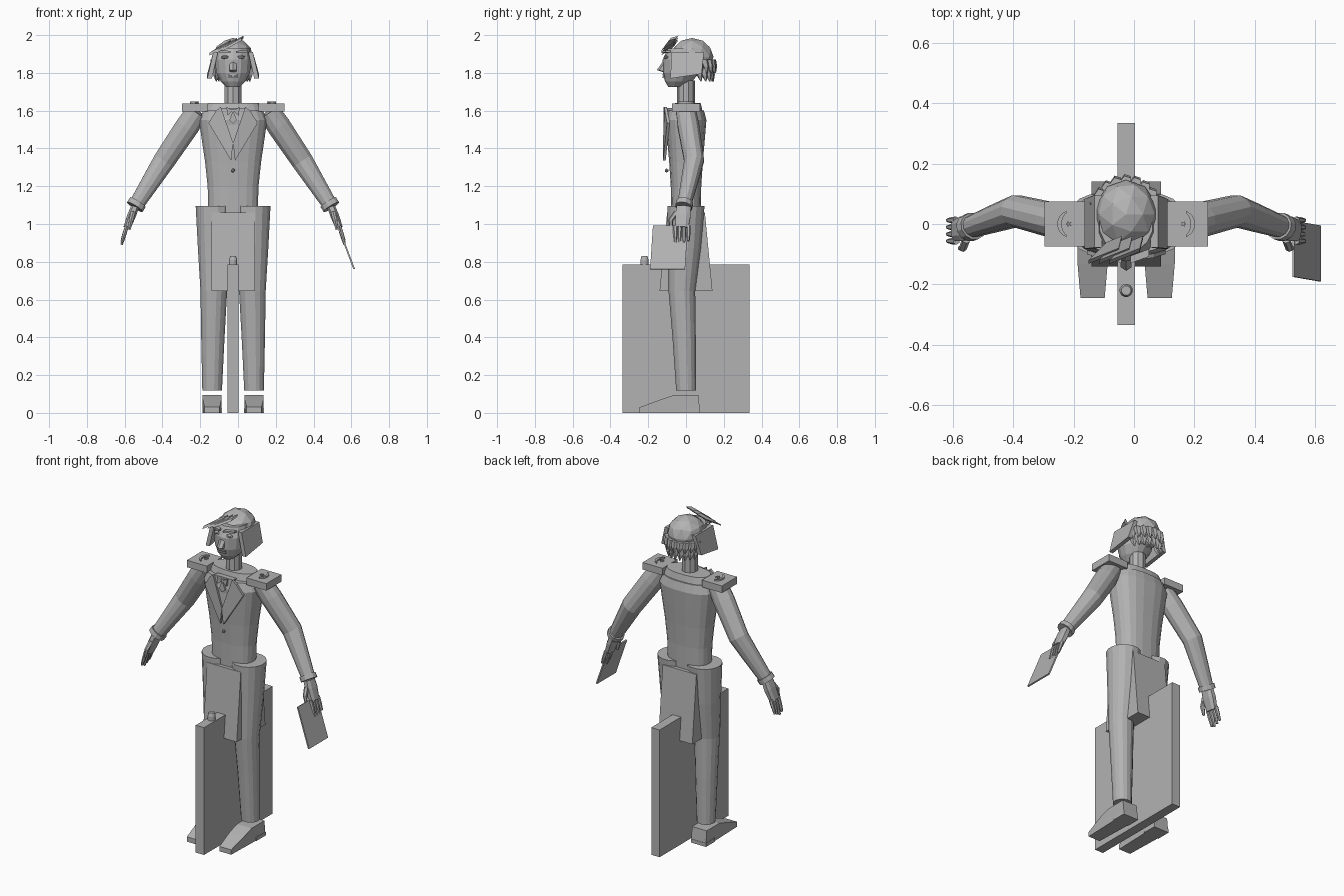
import bpy, bmesh, math
from mathutils import Vector

if "Cube" in bpy.data.objects:
    bpy.data.objects.remove(bpy.data.objects["Cube"])

grey = bpy.data.materials.new("plain grey")
grey.use_nodes = True
tone = (.45, .45, .45, 1)
grey.diffuse_color = tone
grey.node_tree.nodes["Principled BSDF"].inputs["Base Color"].default_value = tone
FIGURE_CENTRE = -.026


def finish(name, bm):
    """Turn a bmesh into a named grey object on the figure's centre line."""
    bmesh.ops.recalc_face_normals(bm, faces=bm.faces)
    mesh = bpy.data.meshes.new(name)
    bm.to_mesh(mesh)
    bm.free()
    mesh.materials.append(grey)
    part = bpy.data.objects.new(name, mesh)
    part.location.x = FIGURE_CENTRE
    bpy.context.collection.objects.link(part)
    return part


def loft(name, path, widths, depth=1, sides=12, power=1, level=False):
    """Skin a tube along a path; depth is the ratio of the two radii."""
    bm = bmesh.new()
    points = [Vector(p) for p in path]
    last = len(points) - 1
    loops = []
    for i, (centre, width) in enumerate(zip(points, widths)):
        across, along = Vector((1, 0, 0)), Vector((0, 1, 0))
        if not level:
            heading = points[min(i + 1, last)] - points[max(i - 1, 0)]
            heading.normalize()
            across = along.cross(heading).normalized()
            along = heading.cross(across)
        loop = []
        for k in range(sides):
            angle = math.tau * (k + .5) / sides
            c, s = math.cos(angle), math.sin(angle)
            c = math.copysign(abs(c) ** power, c)
            s = math.copysign(abs(s) ** power, s)
            spot = centre + across * c * width + along * s * width * depth
            loop.append(bm.verts.new(spot))
        loops.append(loop)
    for low, high in zip(loops, loops[1:]):
        for k in range(sides):
            bm.faces.new((low[k], low[k - 1], high[k - 1], high[k]))
    bm.faces.new(loops[0])
    bm.faces.new(loops[-1])
    return finish(name, bm)


def prism(name, outline, offset):
    """Extrude a planar outline along an offset."""
    bm = bmesh.new()
    face = bm.faces.new([bm.verts.new(p) for p in outline])
    grown = bmesh.ops.extrude_face_region(bm, geom=[face], use_keep_orig=True)
    moved = [g for g in grown["geom"] if isinstance(g, bmesh.types.BMVert)]
    bmesh.ops.translate(bm, verts=moved, vec=offset)
    return finish(name, bm)


def block(name, centre, size):
    bm = bmesh.new()
    bmesh.ops.create_cube(bm, size=1)
    bmesh.ops.scale(bm, verts=bm.verts, vec=size)
    bmesh.ops.translate(bm, verts=bm.verts, vec=centre)
    return finish(name, bm)


def ball(name, centre, radii, detail):
    bm = bmesh.new()
    bmesh.ops.create_icosphere(bm, subdivisions=detail, radius=1)
    bmesh.ops.scale(bm, verts=bm.verts, vec=radii)
    bmesh.ops.translate(bm, verts=bm.verts, vec=centre)
    return finish(name, bm)


def upright(heights, y=0):
    return [(0, y, z) for z in heights]


# Upright board between the feet, with its knob
board_top = .785
block("board", (0, 0, board_top / 2), (.057, .67, board_top))
loft("board_knob", upright((.78, .81, .83), y=-.22), (.022, .022, .016))

# Jacket body and flared tails
loft("torso", upright((1, 1.2, 1.33, 1.45, 1.55, 1.6)), (.13, .136, .15, .168, .182, .16),
     depth=.6, sides=20, power=.8, level=True)
loft("jacket_yoke", upright((1.59, 1.64), y=.01), (.16, .137), depth=.5, sides=20, power=.8, level=True)
prism("jacket_tails", [(-.115, y, z) for y, z in ((-.1, 1.06), (-.14, .645), (.14, .645), (.1, 1.06))],
      (.23, 0, 0))

# Neck, face and skull
loft("neck", upright((1.6, 1.76)), (.047, .047), sides=10)
loft("face", [(0, -.055, 1.725), (0, -.04, 1.755), (0, -.025, 1.8), (0, -.02, 1.87), (0, 0, 1.93)],
     (.036, .067, .092, .098, .09), depth=1.06, sides=14, level=True)
ball("skull_hair", (0, .032, 1.885), (.106, .114, .1), detail=2)
for mouth_z in (1.79, 1.777):
    block("lip", (0, -.11, mouth_z), (.05, .03, .007))

# Slanted fringe locks
for lock in range(3):
    root = Vector((.045 - .035 * lock, -.08, 1.985 - .012 * lock))
    sweep = Vector((-.1, -.04, -.055))
    lift = Vector((.01, .04, .012))
    prism("fringe_lock", [root + lift, root, root + sweep, root + sweep / 2 + lift], (0, -.012, -.014))

# Ragged locks around the nape
for row in range(2):
    for lock in range(9):
        angle = math.pi * (lock + 1) / 10
        reach = .105 - .012 * row
        top = Vector((math.cos(angle) * reach, .035 + math.sin(angle) * reach, 1.87 - .045 * row))
        drop = Vector((0, .008, -.035))
        loft("nape_lock", (top, top + drop, top + drop * 2), (.02, .018, .003), sides=5, level=True)

# Shirt front, tie and button
prism("shirt", [(-.065, -.1, 1.615), (.065, -.1, 1.615), (0, -.112, 1.43)], (0, .03, 0))
prism("tie_knot", [(-.012, -.118, 1.61), (.012, -.118, 1.61), (0, -.118, 1.58)], (0, .012, 0))
prism("tie_end", [(0, -.118, 1.6), (.02, -.118, 1.55), (0, -.118, 1.53), (-.02, -.118, 1.55)],
      (0, .012, 0))
ball("jacket_button", (0, -.103, 1.283), (.011, .011, .011), detail=1)

for side in (-1, 1):
    def mirrored(points):
        return [(side * x, y, z) for x, y, z in points]

    # Lapel and collar wing
    prism("lapel", mirrored([(.065, -.115, 1.62), (.09, -.112, 1.6), (.13, -.1, 1.535),
                             (.01, -.122, 1.335), (0, -.122, 1.43)]), (0, .014, 0))
    prism("collar_wing", mirrored([(0, -.12, 1.6), (.035, -.12, 1.62), (.03, -.12, 1.575)]), (0, .012, 0))

    # Nose half, eye and brow
    prism("nose_half", [(0, -.115, 1.87), (0, -.155, 1.815), (0, -.11, 1.8)], (side * .018, .012, 0))
    ball("eye", (side * .042, -.105, 1.883), (.024, .015, .011), detail=1)
    prism("brow", mirrored([(.015, -.13, 1.905), (.075, -.108, 1.908), (.075, -.108, 1.918),
                            (.015, -.13, 1.917)]), (0, .025, 0))

    # Side hair flap, splayed outward at the bottom
    prism("hair_flap", mirrored([(.105, -.078, 1.91), (.105, .095, 1.91), (.137, .083, 1.795),
                                 (.137, -.082, 1.77)]), (-side * .025, 0, 0))

    # Shoulder block with raised crescent and star
    block("shoulder_block", (side * .203, 0, 1.617), (.136, .148, .043))
    bends = [math.pi * (step - 4) / 10 for step in range(9)]
    outer = [(.185 + .043 * math.cos(a), .045 * math.sin(a), 1.63) for a in bends]
    inner = [(.19 + .023 * math.cos(a), .038 * math.sin(a), 1.63) for a in reversed(bends)]
    prism("crescent", mirrored(outer + inner), (0, 0, .018))
    star = []
    for k in range(10):
        reach = .004 if k % 2 else .012
        angle = math.tau * k / 10
        star.append((.19 + reach * math.cos(angle), reach * math.sin(angle), 1.63))
    prism("star", mirrored(star), (0, 0, .018))

    # Sleeve and cuff
    shoulder, elbow, wrist = map(Vector, mirrored([(.19, 0, 1.595), (.365, .043, 1.335), (.52, -.012, 1.09)]))
    loft("sleeve", (shoulder, shoulder.lerp(elbow, .3), elbow, elbow.lerp(wrist, .4), wrist),
         (.06, .065, .06, .052, .04), depth=.9)
    loft("cuff", (elbow.lerp(wrist, .9), wrist), (.05, .05), depth=.92)

    # Hand with four fingers and a thumb
    knuckles = wrist + Vector((side * .042, -.01, -.11))
    loft("palm", (wrist, wrist.lerp(knuckles, .4), knuckles), (.022, .024, .02), depth=1.8, sides=8, power=.7)
    for finger in range(4):
        base = knuckles + Vector((0, .023 * (finger - 1.5), .01))
        tip = base + Vector((side * .028, 0, -.1 + .01 * abs(finger - 1)))
        loft("finger", (base, base.lerp(tip, .5), tip), (.012, .011, .007), sides=6)
    thumb_base = wrist + Vector((side * .01, -.04, -.03))
    thumb_bend = thumb_base + Vector((side * .01, -.028, -.04))
    loft("thumb", (thumb_base, thumb_bend, thumb_bend + Vector((side * .01, 0, -.05))),
         (.014, .013, .008), sides=6)

    # Trouser leg
    loft("trouser_leg", mirrored([(.111, 0, .118), (.107, -.01, .4), (.102, -.022, .645),
                                  (.1, -.008, .87), (.1, 0, 1.095)]),
         (.053, .063, .072, .088, .1), sides=16, level=True)

    # Shoe: side outline, narrowed towards the toe
    middle, half = side * .111, .05
    outline = ((-.245, 0), (-.245, .03), (-.13, .072), (-.06, .095), (.065, .095), (.075, 0))
    shoe = prism("shoe", [(middle - half, y, z) for y, z in outline], (half * 2, 0, 0))
    for v in shoe.data.vertices:
        if v.co.y < -.2:
            v.co.x = middle + (v.co.x - middle) * .8
    block("shoe_heel", (middle, .03, .011), (.104, .09, .022))

# Thin tablet by the left hand
top_edge = Vector((.55, -.175, .99))
down, back = Vector((.087, -.015, -.23)), Vector((0, .185, 0))
prism("tablet", [top_edge, top_edge + back, top_edge + back + down, top_edge + down], (.008, 0, .003))
